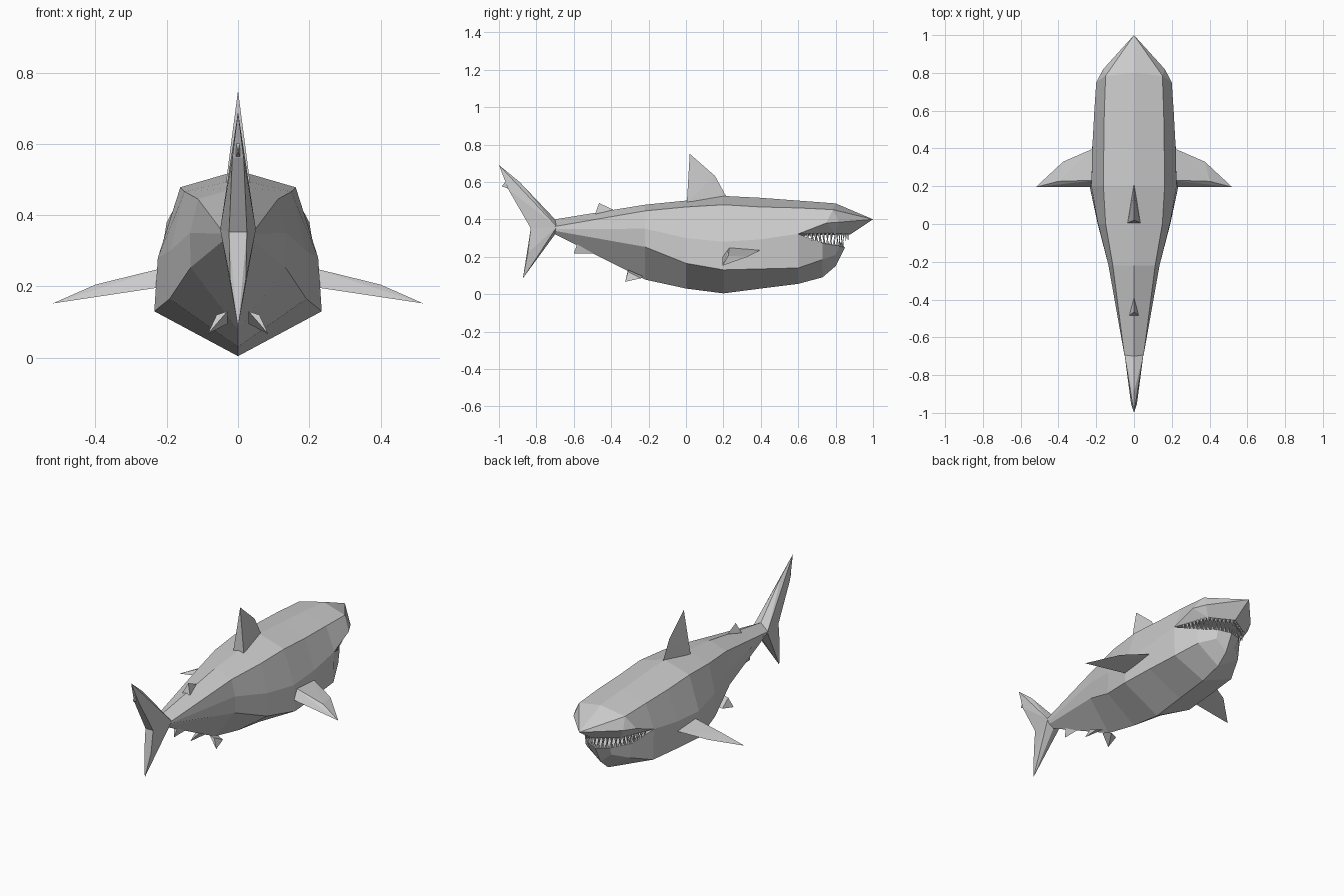
import bpy, bmesh
from mathutils import Vector, Matrix

if "Cube" in bpy.data.objects:
    bpy.data.objects.remove(bpy.data.objects["Cube"])

grey = bpy.data.materials.new("plain grey")
grey.diffuse_color = (0.6, 0.6, 0.6, 1)
grey.use_nodes = True
grey.node_tree.nodes["Principled BSDF"].inputs["Base Color"].default_value = grey.diffuse_color


def finish(bm, name):
    bmesh.ops.remove_doubles(bm, verts=bm.verts[:], dist=0.0005)
    bmesh.ops.recalc_face_normals(bm, faces=bm.faces[:])
    me = bpy.data.meshes.new(name)
    bm.to_mesh(me)
    bm.free()
    me.materials.append(grey)
    ob = bpy.data.objects.new(name, me)
    bpy.context.collection.objects.link(ob)
    return ob


def mirror_x(bm):
    bmesh.ops.mirror(bm, geom=bm.verts[:] + bm.edges[:] + bm.faces[:],
                     matrix=Matrix.Identity(4), axis='X', merge_dist=0.0005)


def hull(name, pts, symmetric=False):
    """Faceted solid around a few points; symmetric adds the points' x mirror."""
    pts = [Vector(p) for p in pts]
    if symmetric:
        pts += [Vector((-p.x, p.y, p.z)) for p in pts if p.x]
    bm = bmesh.new()
    verts = [bm.verts.new(p) for p in pts]
    res = bmesh.ops.convex_hull(bm, input=verts)
    junk = {v for v in res["geom_interior"] + res["geom_unused"]
            if isinstance(v, bmesh.types.BMVert)}
    bmesh.ops.delete(bm, geom=list(junk), context='VERTS')
    return finish(bm, name)


# Body: half rings (y, top z, shoulder x z, side x z, lower edge x z, keel z)
rings = [
    (-0.70, .400, .050, .362, .043, .348, .030, .338, .320),
    (-0.22, .478, .112, .445, .135, .350, .133, .253, .078),
    (0.00, .500, .150, .466, .190, .300, .192, .165, .030),
    (0.20, .525, .162, .478, .225, .280, .235, .130, .004),
    (0.40, .515, .160, .466, .221, .293, .222, .135, .030),
    (0.60, .500, .157, .461, .210, .322, .205, .140, .055),
]
bm = bmesh.new()
V = lambda x, y, z: bm.verts.new((x, y, z))
F = lambda *vs: bm.faces.new(vs)
grid = [[V(0, y, t), V(sx, y, sz), V(mx, y, mz), V(lx, y, lz), V(0, y, k)]
        for y, t, sx, sz, mx, mz, lx, lz, k in rings]
for a, b in zip(grid, grid[1:]):
    for i in range(4):
        F(a[i], a[i + 1], b[i + 1], b[i])
F(*grid[0])
T, S, M, L, K = grid[-1]

# Snout
top, brow = V(0, .80, .485), V(.15, .785, .452)
lip1, lip2, nose = V(.20, .75, .38), V(.163, .82, .385), V(0, 1, .40)
F(T, S, brow, top)
F(S, M, lip1, brow)
F(brow, lip1, lip2)
F(brow, lip2, nose)
F(top, brow, nose)

# Upper gum and palate
gum1, gum2, throat = V(.13, .80, .325), V(0, .88, .32), V(0, .57, .31)
F(M, lip1, gum1)
F(lip1, lip2, gum1)
F(lip2, nose, gum2, gum1)
F(M, gum1, gum2, throat)

# Lower jaw and mouth floor
j1, j2, j3 = V(.155, .73, .272), V(.075, .82, .258), V(0, .85, .25)
n1, n2 = V(.145, .73, .185), V(.07, .80, .21)
k1, k2 = V(0, .73, .09), V(0, .80, .15)
F(M, j1, n1, L)
F(j1, j2, n2, n1)
F(j2, j3, k2, n2)
F(L, n1, k1, K)
F(n1, n2, k2, k1)
F(M, j1, throat)
F(j1, j2, throat)
F(j2, j3, throat)
mirror_x(bm)
finish(bm, "body")


# Teeth: small pyramids along a gum path
def teeth(name, path, count, height):
    bm = bmesh.new()
    path = [Vector(p) for p in path]
    lens = [(b - a).length for a, b in zip(path, path[1:])]
    for n in range(count):
        d = (n + 0.5) / count * sum(lens)
        i = 0
        while d > lens[i]:
            d -= lens[i]
            i += 1
        along = (path[i + 1] - path[i]).normalized()
        c = path[i] + along * d
        side = Vector((along.y, -along.x, 0)) * 0.006
        half = along * 0.010
        base = [bm.verts.new(c + o) for o in (half, side, -half, -side)]
        tip = bm.verts.new(c + Vector((0, 0, height)))
        bm.faces.new(base)
        for k in range(4):
            bm.faces.new((base[k], base[(k + 1) % 4], tip))
    mirror_x(bm)
    finish(bm, name)


teeth("upper_teeth", [(.19, .64, .329), (.13, .795, .328), (0, .872, .323)], 14, -.045)
teeth("lower_teeth", [(.18, .665, .29), (.15, .73, .271), (.073, .815, .257),
                      (0, .843, .25)], 11, .045)

# Back fins, with a flat trailing side
hull("dorsal_fin", [(.034, .005, .49), (0, .02, .75), (0, .155, .632),
                    (0, .215, .522), (.02, .02, .48)], True)
hull("second_dorsal_fin", [(.025, -.485, .43), (0, -.465, .487),
                           (0, -.39, .452), (.015, -.45, .42)], True)

# Under fins
hull("anal_fin", [(0, -.60, .217), (.012, -.58, .275), (0, -.49, .217),
                  (0, -.50, .24)], True)
for s, side in ((1, "right"), (-1, "left")):
    hull(side + "_pelvic_fin", [(s * .085, -.325, .066), (s * .03, -.31, .13),
                                (s * .06, -.31, .12), (s * .03, -.23, .095),
                                (s * .07, -.24, .085)])
    # Side fins sweep out, back and down
    hull(side + "_pectoral_fin", [(s * .20, .40, .237), (s * .20, .232, .254),
                                  (s * .20, .195, .20), (s * .225, .395, .234),
                                  (s * .375, .33, .20), (s * .52, .195, .152),
                                  (s * .40, .226, .205)])

# Tail fin lobes share a flat rear edge
root, rear = (.05, -.69, .36), (.025, -.83, .352)
hull("tail_upper_lobe", [root, rear, (0, -.70, .40), (0, -.89, .60), (0, -1, .69),
                         (.016, -.95, .56)], True)
hull("tail_lower_lobe", [root, rear, (0, -.70, .32), (0, -.872, .085),
                         (.022, -.845, .22)], True)
hull("tail_notch", [(0, -.985, .577), (.008, -.95, .62), (.008, -.94, .56)], True)
